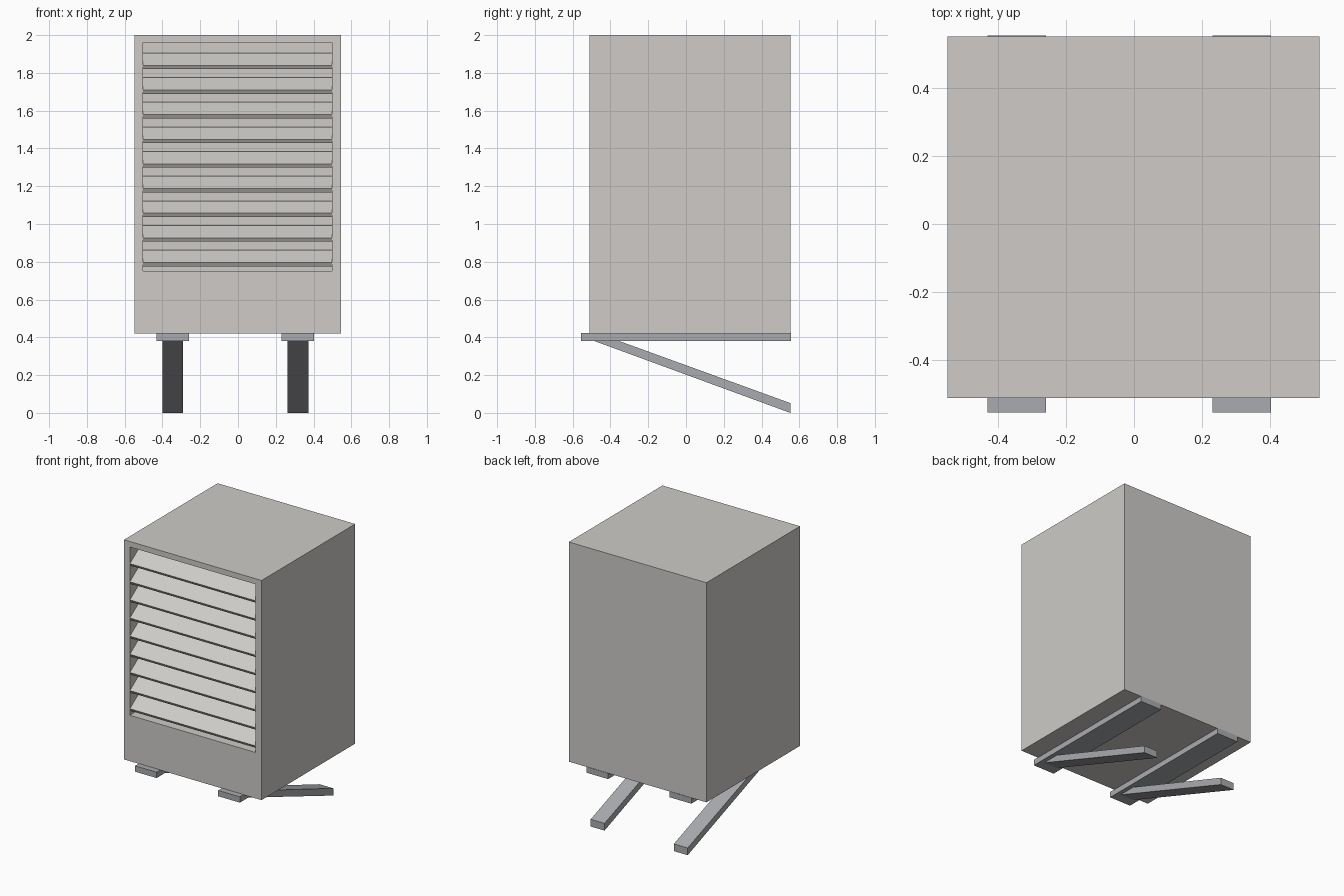
import bpy, bmesh

if "Cube" in bpy.data.objects:
    bpy.data.objects.remove(bpy.data.objects["Cube"])


def material(name, rgb):
    m = bpy.data.materials.new(name)
    m.diffuse_color = (*rgb, 1)
    m.use_nodes = True
    m.node_tree.nodes["Principled BSDF"].inputs["Base Color"].default_value = m.diffuse_color
    return m


BODY = material("warm light grey", (0.62, 0.60, 0.58))
STEEL = material("cool mid grey", (0.40, 0.41, 0.43))


def make(name, bm, mat):
    bmesh.ops.recalc_face_normals(bm, faces=bm.faces)
    me = bpy.data.meshes.new(name)
    bm.to_mesh(me)
    bm.free()
    me.materials.append(mat)
    ob = bpy.data.objects.new(name, me)
    bpy.context.collection.objects.link(ob)
    return ob


def extrude_x(name, profile, x0, x1, mat):
    """Prism from a (y, z) profile swept along x."""
    bm = bmesh.new()
    face = bm.faces.new([bm.verts.new((x0, y, z)) for y, z in profile])
    out = bmesh.ops.extrude_face_region(bm, geom=[face])
    verts = [g for g in out["geom"] if isinstance(g, bmesh.types.BMVert)]
    bmesh.ops.translate(bm, verts=verts, vec=(x1 - x0, 0, 0))
    return make(name, bm, mat)


def rect(y0, y1, z0, z1):
    return [(y0, z0), (y1, z0), (y1, z1), (y0, z1)]


# Cabinet with a recessed opening in the front
FRONT, BACK, DEPTH = -0.512, 0.552, 0.11
cabinet = extrude_x("cabinet", rect(FRONT, BACK, 0.42, 2.0), -0.549, 0.546, BODY)
cutter = extrude_x("opening_cutter", rect(FRONT - 0.1, FRONT + DEPTH, 0.75, 1.96), -0.503, 0.498, BODY)
mod = cabinet.modifiers.new("opening", "BOOLEAN")
mod.object = cutter
mod.solver = "EXACT"
bpy.context.view_layer.objects.active = cabinet
bpy.ops.object.modifier_apply(modifier=mod.name)
bpy.data.objects.remove(cutter)

# Louvre slats sloping down towards the front
for i in range(9):
    z = 1.84 - 0.1305 * i
    y = FRONT + 0.002
    extrude_x(f"louvre_slat_{i + 1}",
              [(y, z), (y + 0.095, z + 0.066), (y + 0.107, z + 0.046), (y + 0.012, z - 0.02)],
              -0.503, 0.498, BODY)

# Base rails and the sloping struts beneath them
for side, x in (("left", -0.345), ("right", 0.317)):
    extrude_x(f"{side}_base_rail", rect(-0.555, 0.555, 0.38, 0.422), x - 0.086, x + 0.086, STEEL)
    extrude_x(f"{side}_strut", [(-0.487, 0.381), (0.552, 0.0), (0.552, 0.052), (-0.355, 0.381)],
              x - 0.055, x + 0.055, STEEL)
